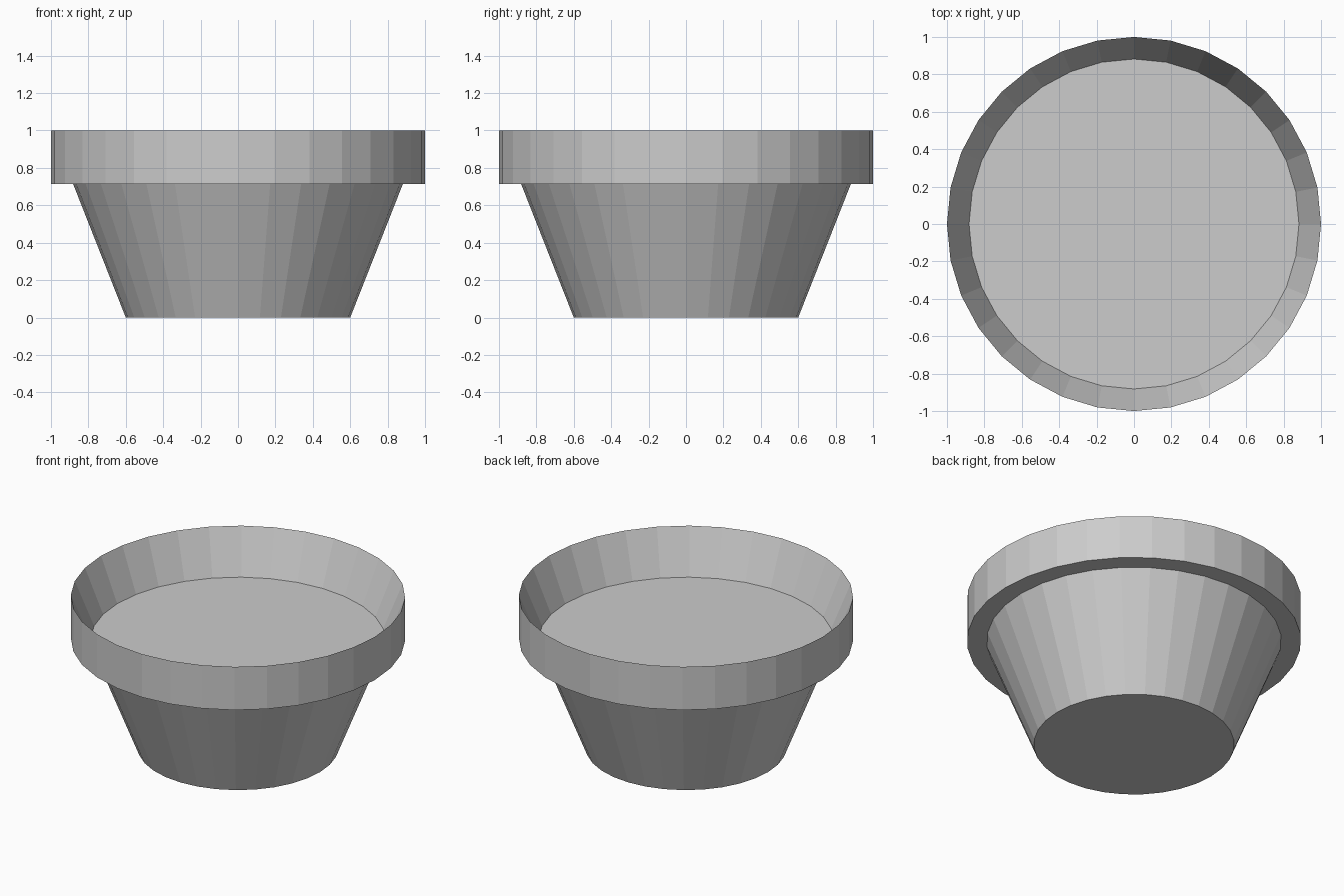
import bpy
import bmesh
from math import cos, sin, tau

SIDES = 32
BASE_R, NECK_R, RIM_R = 0.6, 0.882, 1.0
NECK_Z, TOP_Z = 0.715, 1.0

cube = bpy.data.objects.get("Cube")
if cube:
    bpy.data.objects.remove(cube, do_unlink=True)

# Single grey material
GREY = (0.604, 0.604, 0.604, 1.0)
grey = bpy.data.materials.new("plain grey")
grey.use_nodes = True
grey.diffuse_color = GREY
shader = next(n for n in grey.node_tree.nodes if n.type == 'BSDF_PRINCIPLED')
shader.inputs["Base Color"].default_value = GREY


def turned(name, profile, closed):
    """Turn a (radius, height) profile; closed loops it, otherwise cap both ends."""
    bm = bmesh.new()
    rings = [[bm.verts.new((r * cos(tau * i / SIDES), r * sin(tau * i / SIDES), z))
              for i in range(SIDES)] for r, z in profile]
    pairs = list(zip(rings, rings[1:]))
    if closed:
        pairs.append((rings[-1], rings[0]))
    else:
        bm.faces.new(rings[0][::-1])
        bm.faces.new(rings[-1])
    for low, high in pairs:
        for i in range(SIDES):
            j = (i + 1) % SIDES
            bm.faces.new((low[i], low[j], high[j], high[i]))
    bmesh.ops.recalc_face_normals(bm, faces=bm.faces)
    mesh = bpy.data.meshes.new(name)
    bm.to_mesh(mesh)
    bm.free()
    mesh.materials.append(grey)
    obj = bpy.data.objects.new(name, mesh)
    bpy.context.collection.objects.link(obj)
    return obj


# Tapered body, whose top cap is the floor inside the rim
turned("pot_body", [(BASE_R, 0), (NECK_R, NECK_Z)], closed=False)

# Overhanging rim: flat underside, upright outside, sloping inside
turned("pot_rim", [(NECK_R, NECK_Z), (RIM_R, NECK_Z), (RIM_R, TOP_Z)], closed=True)
